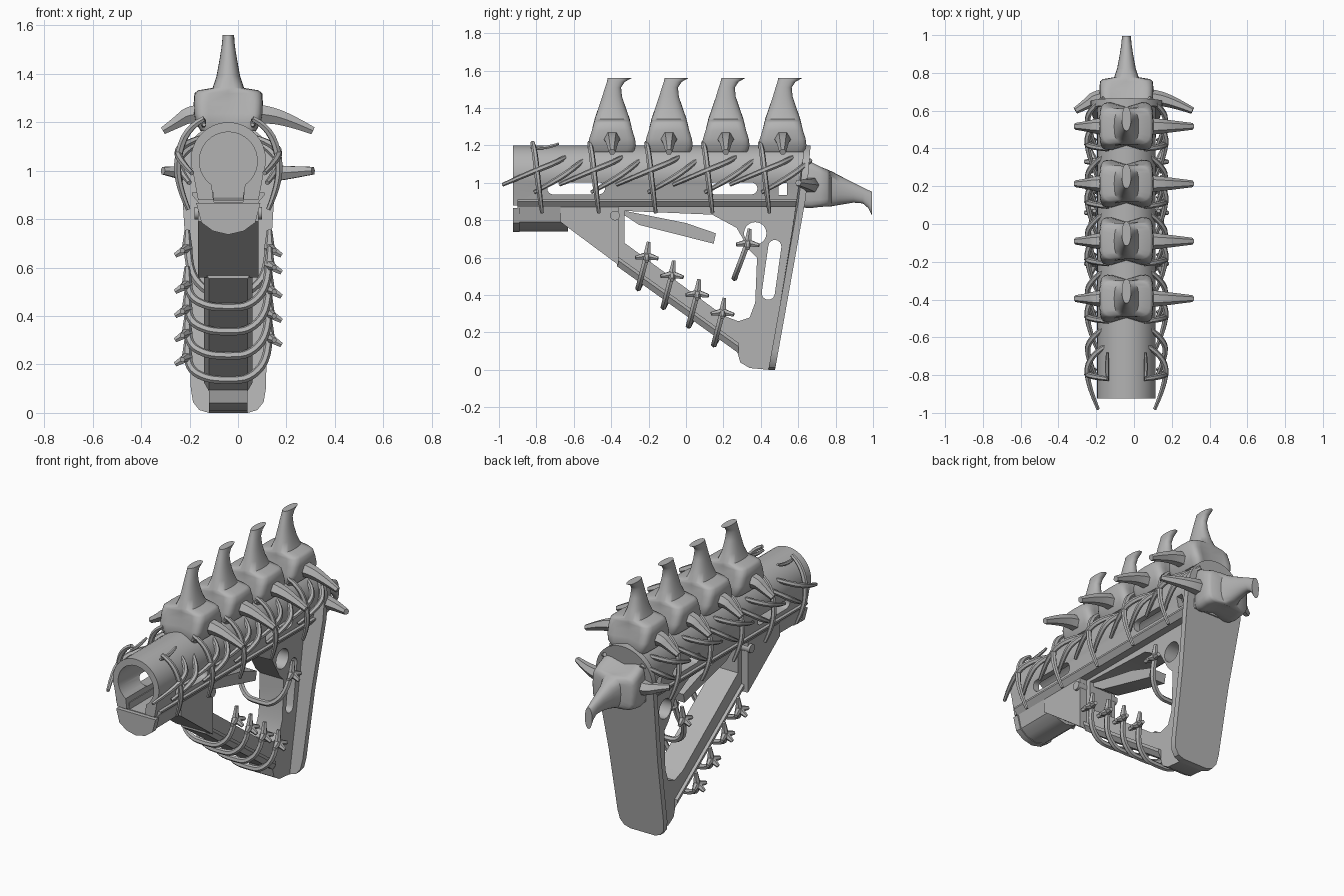
import bpy, bmesh
from math import sin, cos, pi, radians, copysign
from mathutils import Vector

old = bpy.data.objects.get("Cube")
if old:
    bpy.data.objects.remove(old, do_unlink=True)

CX = -0.04  # the body axis sits slightly off centre
STEP = 0.304

grey = bpy.data.materials.new("bone grey")
grey.use_nodes = True
GREY = (0.45, 0.45, 0.45, 1)
grey.diffuse_color = GREY
for node in grey.node_tree.nodes:
    if node.type == 'BSDF_PRINCIPLED':
        node.inputs["Base Color"].default_value = GREY


def activate(ob):
    bpy.ops.object.select_all(action='DESELECT')
    ob.select_set(True)
    bpy.context.view_layer.objects.active = ob


def smooth(ob, angle=35):
    activate(ob)
    bpy.ops.object.shade_smooth_by_angle(angle=radians(angle))


def loft(name, rings, angle=35):
    """Skin a list of equal point rings and cap both ends."""
    bm = bmesh.new()
    loops = [[bm.verts.new(p) for p in ring] for ring in rings]
    n = len(loops[0])
    for a, b in zip(loops, loops[1:]):
        for i in range(n):
            j = (i + 1) % n
            bm.faces.new((a[i], a[j], b[j], b[i]))
    bm.faces.new(loops[0])
    bm.faces.new(loops[-1])
    bmesh.ops.recalc_face_normals(bm, faces=bm.faces)
    mesh = bpy.data.meshes.new(name)
    bm.to_mesh(mesh)
    bm.free()
    ob = bpy.data.objects.new(name, mesh)
    bpy.context.collection.objects.link(ob)
    mesh.materials.append(grey)
    smooth(ob, angle)
    return ob


def side_prism(name, pts, half):
    """Extrude a (y, z) outline across the width."""
    return loft(name, [[(CX + x, y, z) for y, z in pts] for x in (-half, half)])


def long_prism(name, pts, y0, y1):
    """Extrude an (x, z) outline along the length."""
    return loft(name, [[(CX + x, y, z) for x, z in pts] for y in (y0, y1)])


def cut(ob, cutters):
    for c in cutters:
        c.hide_render = True
        mod = ob.modifiers.new("cut", 'BOOLEAN')
        mod.operation = 'DIFFERENCE'
        mod.solver = 'EXACT'
        mod.object = c
        activate(ob)
        bpy.ops.object.modifier_apply(modifier=mod.name)
    for c in cutters:
        bpy.data.objects.remove(c, do_unlink=True)
    smooth(ob)


def arc(cx, cz, r, a0, a1, n):
    angles = [radians(a0 + (a1 - a0) * i / n) for i in range(n + 1)]
    return [(cx + r * cos(a), cz + r * sin(a)) for a in angles]


def capsule(p, q, r, tilt):
    """Rounded slot from lower end p to upper end q."""
    return arc(*q, r, tilt, tilt + 180, 8) + arc(*p, r, tilt + 180, tilt + 360, 8)


def mirrored(half):
    """Complete a right-hand outline, listed from top to bottom."""
    return half + [(-x, z) for x, z in reversed(half) if abs(x) > 1e-6]


def strands(name, paths):
    """Round tapered strands: each path is (points, radii)."""
    cu = bpy.data.curves.new(name, 'CURVE')
    cu.dimensions = '3D'
    cu.bevel_depth = 1.0
    cu.bevel_resolution = 1
    cu.use_fill_caps = True
    for pts, radii in paths:
        sp = cu.splines.new('NURBS')
        sp.points.add(len(pts) - 1)
        for p, co, r in zip(sp.points, pts, radii):
            p.co = (*co, 1)
            p.radius = r
        sp.order_u = min(3, len(pts))
        sp.use_endpoint_u = True
        sp.resolution_u = 4
    cu.materials.append(grey)
    ob = bpy.data.objects.new(name, cu)
    bpy.context.collection.objects.link(ob)
    activate(ob)
    bpy.ops.object.convert(target='MESH')
    smooth(bpy.context.view_layer.objects.active, 50)


# Hollow main tube with side slots
section = arc(0, 1.045, 0.155, -20, 200, 26) + [(-0.125, 0.88), (0.125, 0.88)]
tube = long_prism("main_tube", section, -0.925, 0.63)
bore = arc(0, 1.04, 0.12, -55, 235, 24) + [(-0.06, 0.87), (0.06, 0.87)]
cut(tube, [
    long_prism("bore", bore, -1.0, 0.58),
    side_prism("front_slot", capsule((-0.71, 0.97), (-0.465, 0.97), 0.032, -90), 0.3),
    side_prism("rear_slot", capsule((0.155, 0.97), (0.35, 0.97), 0.032, -90), 0.3),
    side_prism("small_slot", [(0.495, 0.935), (0.54, 0.935), (0.54, 1.0), (0.495, 1.0)], 0.3)])

# Undercut side rails and front chin
for s, side in ((-1, "right"), (1, "left")):
    long_prism(f"{side}_rail", [(s * 0.06, 0.87), (s * 0.125, 0.87), (s * 0.15, 0.9),
                                (s * 0.15, 0.91), (s * 0.06, 0.91)], -0.9, 0.6)
chin = mirrored([(0.125, 0.87), (0.105, 0.79), (0.06, 0.755), (0, 0.74)])
long_prism("chin", chin, -0.9, -0.63)
long_prism("chin_collar", [(x * 1.06, z - 0.004) for x, z in chin], -0.925, -0.89)

# Triangular frame with its openings
frame = side_prism("frame", [
    (-0.66, 0.8), (0.27, 0.11), (0.29, 0.04), (0.34, 0.01), (0.45, 0.0),
    (0.53, 0.5), (0.61, 0.89), (-0.66, 0.87)], 0.08)
cut(frame, [
    side_prism("opening", [
        (-0.33, 0.85), (0.14, 0.83), (0.27, 0.76), (0.34, 0.64), (0.38, 0.6), (0.37, 0.36),
        (0.34, 0.28), (0.28, 0.26), (0.2, 0.29), (-0.33, 0.68)], 0.3),
    side_prism("post_slot", capsule((0.44, 0.41), (0.475, 0.66), 0.035, -8), 0.3),
    side_prism("round_hole", arc(0.37, 0.73, 0.06, 0, 345, 23), 0.3)])
side_prism("front_brace", [(-0.67, 0.79), (-0.36, 0.56), (-0.36, 0.88), (-0.67, 0.88)], 0.125)

# Chamfered sole under the diagonal strut
sole = [(-0.08, 0), (0.08, 0), (0.1, 0.035), (0.1, 0.055), (-0.1, 0.055), (-0.1, 0.035)]
loft("strut_sole", [[(CX + x, y, z + h) for x, h in sole]
                    for y, z in ((-0.37, 0.555), (0.28, 0.09))])

# Lever and its pin
side_prism("lever", [(-0.38, 0.86), (-0.2, 0.825), (0.0, 0.785), (0.16, 0.73),
                     (0.148, 0.675), (-0.25, 0.775)], 0.055)
side_prism("lever_pin", arc(-0.38, 0.825, 0.026, 0, 337, 15), 0.14)

# Sloping butt plate
outline = mirrored(arc(0, 1.01, 0.19, 90, 0, 10) + [
    (0.19, 0.9), (0.165, 0.5), (0.155, 0.1), (0.146, 0.045), (0.12, 0.012), (0.08, 0.0)])


def slope(z):
    return 0.44 + 0.17 * min(z, 0.95) / 0.95 + 0.08 * max(z - 0.95, 0)


loft("butt_plate", [[(CX + x, slope(z) + d, z) for x, z in outline] for d in (0, 0.036)])


# Vertebrae: waisted body flowing into a hooked spine, with side horns
def vertebra(name, place):
    rings = []
    # height, shift, half width, half depth, waist, squareness
    for z, cy, hx, hy, waist, sq in (
            (1.165, 0, 0.115, 0.13, 0.25, 0.4), (1.2, 0, 0.135, 0.145, 0.3, 0.4),
            (1.235, 0, 0.142, 0.14, 0.3, 0.4), (1.28, 0, 0.143, 0.122, 0.25, 0.4),
            (1.32, 0, 0.14, 0.108, 0.15, 0.45), (1.332, 0, 0.125, 0.1, 0.05, 0.5),
            (1.342, 0, 0.065, 0.094, 0, 0.7), (1.39, 0, 0.049, 0.077, 0, 0.9),
            (1.46, 0, 0.036, 0.053, 0, 0.9), (1.51, 0.005, 0.028, 0.043, 0, 0.9),
            (1.54, 0.02, 0.025, 0.048, 0, 0.9), (1.56, 0.04, 0.024, 0.064, 0, 0.9)):
        ring = []
        for i in range(24):
            c, s = cos(pi * i / 12), sin(pi * i / 12)
            x = copysign(abs(c) ** sq, c)
            y = copysign(abs(s) ** sq, s) * (1 - waist * (1 - abs(x)))
            ring.append(place(x * hx, cy + y * hy, z))
        rings.append(ring)
    loft(name, rings, 50)
    horns = []
    for tip in (-0.27, 0.35):
        root = copysign(0.08, tip)
        pts = [(root, 0, 1.235), (root * 2, 0, 1.235), (tip * 0.75, 0, 1.205), (tip, 0, 1.165)]
        horns.append(([place(*p) for p in pts], (0.05, 0.042, 0.029, 0.018)))
    strands(name + "_horns", horns)


for k in range(4):
    vertebra(f"vertebra_{k + 1}", lambda x, y, z, c=-0.395 + k * STEP: Vector((CX + x, y + c, z)))
vertebra("rear_vertebra",
         lambda x, y, z: Vector((CX + x, z - 0.565, 0.985 - y - 0.18 * (z - 1.25))))

# Ribs hugging the tube, mirrored on both sides
rib_shapes = [
    ([(0.1, -0.82, 1.215), (0.17, -0.81, 1.18), (0.215, -0.795, 1.04),
      (0.2, -0.78, 0.92), (0.165, -0.77, 0.84)], (0.012, 0.016, 0.016, 0.014, 0.01)),
    ([(0.1, -0.64, 1.14), (0.19, -0.69, 1.11), (0.22, -0.82, 1.06), (0.15, -0.98, 0.99)],
     (0.012, 0.016, 0.016, 0.01)),
    ([(0.12, -0.55, 1.12), (0.2, -0.61, 1.07), (0.21, -0.7, 1.01), (0.16, -0.81, 0.95)],
     (0.012, 0.016, 0.016, 0.01)),
    ([(0.1, -0.83, 1.19), (0.105, -0.75, 1.18), (0.1, -0.68, 1.21)], (0.008, 0.014, 0.007))]
for k in range(5):
    strands(f"rib_group_{k + 1}", [
        ([(CX + s * x, y + k * STEP, z) for x, y, z in pts], radii)
        for s in (-1, 1) for pts, radii in rib_shapes])


# Lopsided hoop ribs slung under the strut, each end a small pronged knuckle
def hoop(name, top, low, drop):
    (ty, tz), (ly, lz) = top, low
    paths, pts = [], [(0, ly, lz)]
    for s, fall in ((1, 0), (-1, drop)):
        z = tz - fall
        arm = [(s * 0.09, ly, lz + 0.005), (s * 0.165, (ty + ly) / 2, (z + lz) / 2),
               (s * 0.165, ty, z)]
        pts = arm[::-1] + pts if s > 0 else pts + arm
        base = Vector((CX + s * 0.17, ty, z))
        for dx, dy, dz in ((0.0, 0.01, 0.075), (0.02, -0.06, -0.01),
                           (0.02, 0.06, -0.015), (0.05, 0, -0.03)):
            paths.append(([base, base + Vector((s * dx, dy, dz))], (0.022, 0.011)))
    paths.append(([(CX + x, y, z) for x, y, z in pts], [0.017] * len(pts)))
    strands(name, paths)


for k in range(4):
    y, z = -0.21 + k * 0.135, 0.61 - k * 0.1
    hoop(f"strut_rib_{k + 1}", (y, z), (y - 0.045, z - 0.175), 0.08)
hoop("post_rib", (0.33, 0.68), (0.26, 0.49), 0)
